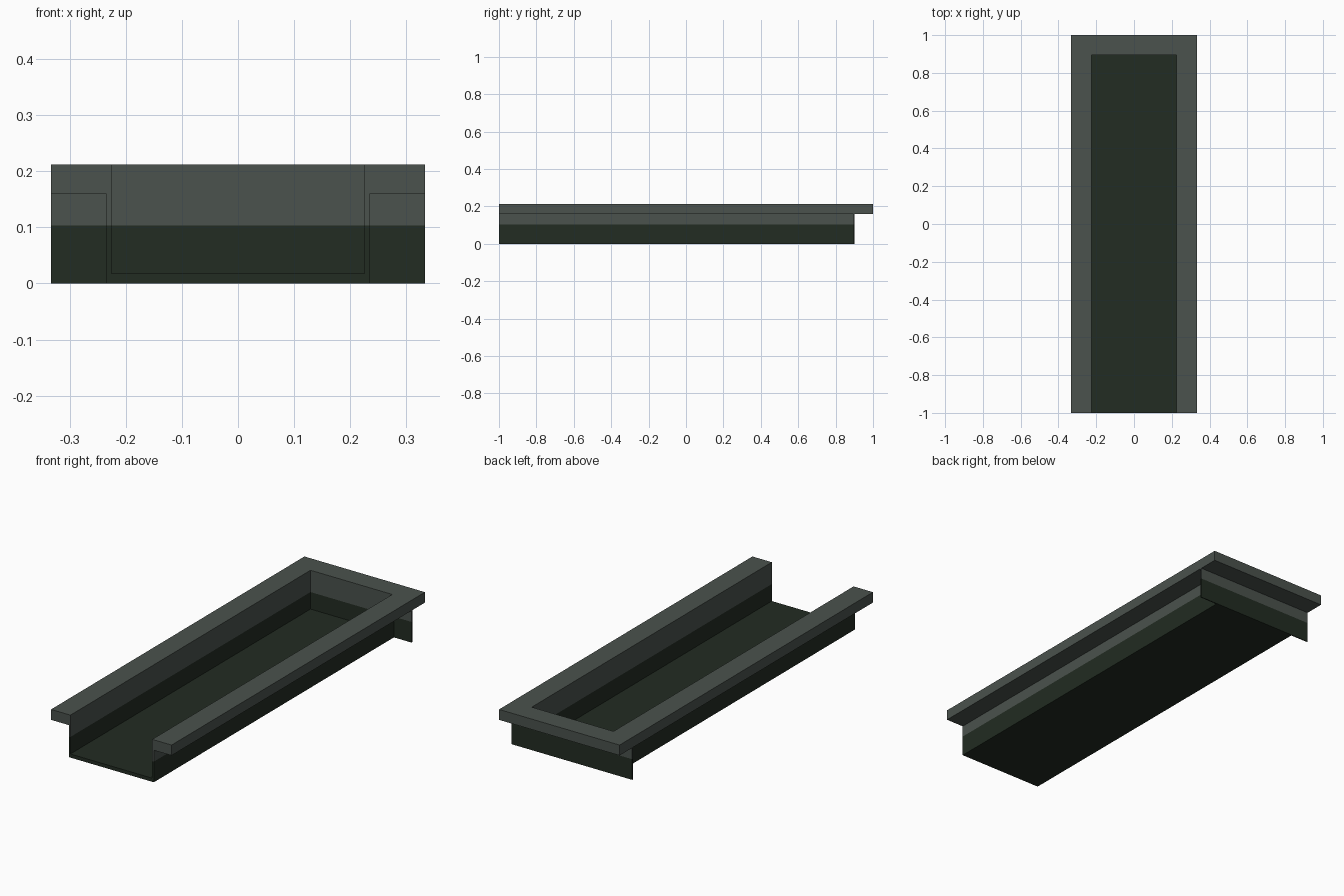
import bpy
import bmesh

if "Cube" in bpy.data.objects:
    bpy.data.objects.remove(bpy.data.objects["Cube"], do_unlink=True)

HALF_W, INNER, OUTER = 0.333, 0.226, 0.235   # rim edge, wall inside, wall outside
FLOOR, PAINT, LIP, TOP = 0.018, 0.103, 0.16, 0.212
FRONT, WALL_IN, WALL_OUT, BACK = -1.0, 0.895, 0.9, 1.0


def make_material(name, rgb):
    mat = bpy.data.materials.new(name)
    mat.use_nodes = True
    color = (*rgb, 1.0)
    mat.diffuse_color = color
    mat.node_tree.nodes["Principled BSDF"].inputs["Base Color"].default_value = color
    return mat


MATERIALS = [make_material("dark green", (0.016, 0.025, 0.016)),
             make_material("grey green", (0.069, 0.084, 0.074))]


def extrude_profile(name, profile, y0, y1):
    """Extrude an x-z outline along y, cut it at the paint line, colour by height."""
    bm = bmesh.new()
    face = bm.faces.new([bm.verts.new((x, y0, z)) for x, z in profile])
    grown = bmesh.ops.extrude_face_region(bm, geom=[face], use_keep_orig=True)
    new_verts = [g for g in grown["geom"] if isinstance(g, bmesh.types.BMVert)]
    bmesh.ops.translate(bm, verts=new_verts, vec=(0, y1 - y0, 0))
    bmesh.ops.bisect_plane(bm, geom=bm.verts[:] + bm.edges[:] + bm.faces[:],
                           plane_co=(0, 0, PAINT), plane_no=(0, 0, 1))
    bmesh.ops.recalc_face_normals(bm, faces=bm.faces[:])
    for f in bm.faces:
        f.material_index = int(f.calc_center_median().z > PAINT)
    mesh = bpy.data.meshes.new(name)
    bm.to_mesh(mesh)
    bm.free()
    for mat in MATERIALS:
        mesh.materials.append(mat)
    obj = bpy.data.objects.new(name, mesh)
    bpy.context.collection.objects.link(obj)
    return obj


def rectangle(x0, x1, z0, z1):
    return [(x0, z0), (x1, z0), (x1, z1), (x0, z1)]


# Floor between the side walls
extrude_profile("trough_floor", rectangle(-INNER, INNER, 0, FLOOR), FRONT, WALL_IN)

# Thin side walls, each with an outward rim
for side, sign in (("left", 1), ("right", -1)):
    outline = [(INNER, 0), (OUTER, 0), (OUTER, LIP),
               (HALF_W, LIP), (HALF_W, TOP), (INNER, TOP)]
    extrude_profile(side + "_wall_and_rim", [(sign * x, z) for x, z in outline],
                    FRONT, WALL_IN)

# Full-width back panel and the rim above it
extrude_profile("back_panel", rectangle(-HALF_W, HALF_W, 0, LIP), WALL_IN, WALL_OUT)
extrude_profile("back_rim", rectangle(-HALF_W, HALF_W, LIP, TOP), WALL_IN, BACK)
